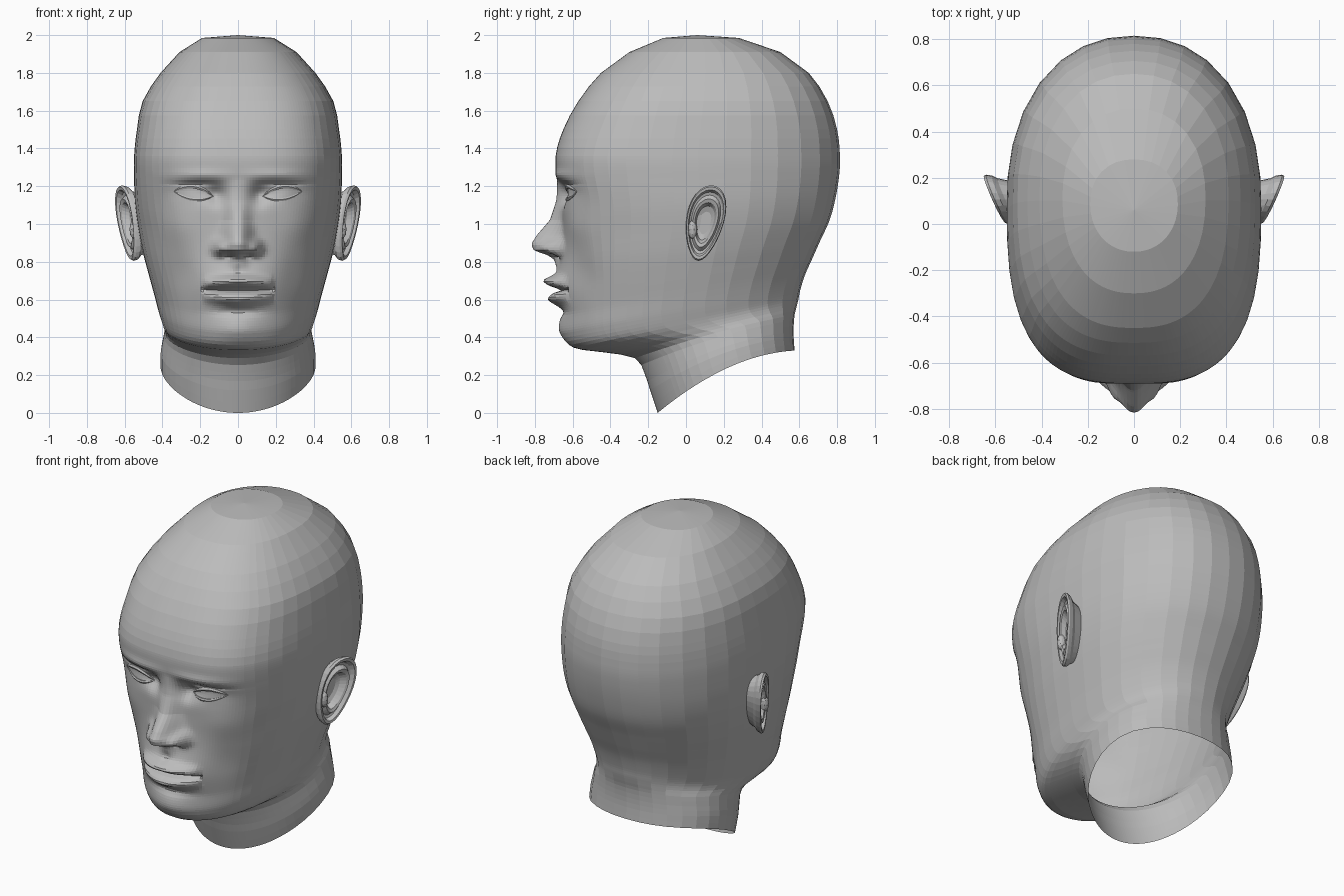
import bpy, bmesh
from math import sin, cos, radians, exp, pi
from mathutils import Vector
from mathutils.bvhtree import BVHTree

default = bpy.data.objects.get("Cube")
if default:
    bpy.data.objects.remove(default)

skin = bpy.data.materials.new("grey_clay")
skin.use_nodes = True
skin.diffuse_color = (0.5, 0.5, 0.5, 1)
skin.node_tree.nodes["Principled BSDF"].inputs["Base Color"].default_value = skin.diffuse_color


def finish(name, bm):
    bmesh.ops.recalc_face_normals(bm, faces=bm.faces)
    mesh = bpy.data.meshes.new(name)
    bm.to_mesh(mesh)
    bm.free()
    mesh.materials.append(skin)
    obj = bpy.data.objects.new(name, mesh)
    bpy.context.collection.objects.link(obj)
    return obj


def loft(bm, rings, closed=True):
    """Join neighbouring rings of points with quads."""
    rows = [[bm.verts.new(p) for p in ring] for ring in rings]
    for low, high in zip(rows, rows[1:]):
        count = len(low)
        for i in range(count if closed else count - 1):
            j = (i + 1) % count
            bm.faces.new((low[i], low[j], high[j], high[i]))
    return rows


def spline(a, b, c, d, t):
    return [0.5 * (2 * q + (r - p) * t + (2 * p - 5 * q + 4 * r - s) * t * t
                   + (3 * q - p - 3 * r + s) * t ** 3) for p, q, r, s in zip(a, b, c, d)]


def blob(x, z, cx, cz, rx, rz, amount):
    return amount * exp(-((x - cx) / rx) ** 2 - ((z - cz) / rz) ** 2)


# Head sections from crown to neck: front y, front z, back y, back z, half width, squareness
SECTIONS = [
    (-.12, 1.985, .28, 1.985, .19, 2.1), (-.3, 1.91, .5, 1.91, .31, 2.3),
    (-.45, 1.8, .65, 1.8, .41, 2.5), (-.57, 1.65, .75, 1.65, .505, 2.7),
    (-.65, 1.5, .8, 1.5, .535, 2.8), (-.69, 1.36, .815, 1.36, .55, 2.9),
    (-.68, 1.22, .81, 1.25, .55, 2.8), (-.66, 1.08, .79, 1.13, .545, 2.6),
    (-.655, .95, .76, 1.02, .53, 2.4), (-.655, .8, .71, .91, .505, 2.3),
    (-.655, .66, .67, .82, .475, 2.2), (-.65, .53, .63, .73, .445, 2.1),
    (-.645, .42, .605, .65, .42, 2.1), (-.59, .345, .595, .6, .4, 2.1),
    (-.43, .32, .585, .56, .39, 2), (-.27, .29, .575, .52, .39, 2),
    (-.22, .21, .57, .46, .4, 2), (-.19, .12, .57, .4, .41, 2),
    (-.15, 0, .575, .33, .41, 2)]
STEPS = [1, 1, 2, 2, 3, 11, 12, 11, 12, 12, 11, 8, 4, 3, 2, 2, 2, 2]

# Nose bridge: height, projection, half width
NOSE = [(1.24, 0, .07), (1.12, .025, .06), (1.02, .065, .06), (.94, .135, .07),
        (.895, .163, .08), (.86, .148, .085), (.835, .07, .08), (.81, .03, .05), (.74, 0, .04)]


def nose(x, z):
    for (z1, h1, w1), (z0, h0, w0) in zip(NOSE, NOSE[1:]):
        if z0 <= z <= z1:
            t = (z1 - z) / (z1 - z0)
            return (h1 + (h0 - h1) * t) * exp(-abs(x / (w1 + (w0 - w1) * t)) ** 2.4)
    return 0


def relief(x, z):
    """Forward projection of the facial features."""
    x = abs(x)
    lip = max(0, 1 - (x / .19) ** 2)
    d = nose(x, z)
    d += blob(x, z, .095, .875, .035, .04, .055)            # nostril wings
    d -= blob(x, z, .05, .83, .025, .012, .03)              # nostrils
    d += blob(x, z, .2, 1.255, .16, .03, .014)              # brow
    d -= blob(x, z, .2, 1.17, .13, .055, .05)               # eye socket
    d -= blob(x, z, .11, 1.15, .04, .05, .03)               # inner corner
    d += blob(x, z, .235, 1.16, .075, .045, .025)           # eyeball
    d -= blob(x, z, .24, 1.213, .1, .01, .012)              # lid fold
    d += blob(x, z, .34, .98, .12, .1, .018)                # cheekbone
    d -= blob(x, z, .3, .72, .08, .12, .015)                # cheek hollow
    d += blob(x, z, 0, .67, .2, .12, .045)                  # muzzle
    d += lip ** .6 * blob(0, z, 0, .7 - .06 * x, 1, .028, .058)
    d += lip ** .6 * blob(0, z, 0, .6 + .08 * x, 1, .03, .045)
    d -= lip ** .3 * blob(0, z, 0, .65, 1, .012, .045)      # mouth line
    d -= blob(x, z, 0, .75, .02, .03, .01)                  # philtrum
    d -= blob(x, z, 0, .535, .12, .025, .018)
    d += blob(x, z, 0, .44, .12, .07, .022)                 # chin
    return d


# Columns are fine on the face and broad behind
half = [1.6 * i for i in range(28)] + [48, 54, 61, 69, 78, 88, 99, 110, 122, 134, 146, 157, 168]
angles = [radians(a) for a in half + [180] + [-a for a in half[:0:-1]]]


def head_ring(section, level):
    fy, fz, by, bz, width, square = section
    mid = fy + (by - fy) * .52
    bow = max(0, (level - 14) / 4) * .07
    ring = []
    for a in angles:
        s, c = sin(a), cos(a)
        p = square if c > 0 else 2.2
        r = (abs(s) ** p + abs(c) ** p) ** (-1 / p)
        x = width * r * s
        y = mid - r * c * ((mid - fy) if c > 0 else (by - mid))
        z = fz + (bz - fz) * (y - fy) / (by - fy) + bow * (1 - (r * c) ** 2)
        if c > .4:
            y -= relief(x, z) * min(1, max(0, (-y - .3) / .15))
        ring.append((x, y, z))
    return ring


rings = []
last = len(SECTIONS) - 1
for k, steps in enumerate(STEPS):
    around = [SECTIONS[min(max(k + o, 0), last)] for o in (-1, 0, 1, 2)]
    rings += [head_ring(spline(*around, i / steps), k + i / steps) for i in range(steps)]
rings.append(head_ring(SECTIONS[last], last))

bm = bmesh.new()
rows = loft(bm, rings)
crown = bm.verts.new((0, .06, 2))
for a, b in zip(rows[0], rows[0][1:] + rows[0][:1]):
    bm.faces.new((a, b, crown))
bmesh.ops.recalc_face_normals(bm, faces=bm.faces)
surface = BVHTree.FromBMesh(bm)
finish("head", bm)


def on_face(x, z):
    hit = surface.ray_cast(Vector((x, -2, z)), Vector((0, 1, 0)))[0]
    return hit or Vector((x, -.6, z))


def lid(name, side, rise, radius):
    """A tapered eyelid rim arching across the eye."""
    bm = bmesh.new()
    tube = []
    for i in range(15):
        t = i / 7 - 1
        z = 1.16 + rise * (1 - t * t) + .012 * t
        centre = on_face(side * (.235 + .105 * t), z)
        r = radius * (1.15 - abs(t) ** 3)
        tube.append([centre + Vector((0, r * cos(n * pi / 3), r * sin(n * pi / 3)))
                     for n in range(6)])
    loft(bm, tube)
    finish(name, bm)


# Ear relief from the bowl to the rim and round to the root: radius, height
EAR = [(.05, -.035), (.3, -.035), (.45, -.025), (.54, .008), (.64, .014), (.74, -.008),
       (.82, -.004), (.88, .018), (.96, .02), (1, .008), (.97, -.015), (.86, -.035), (.75, -.09)]


def ear(name, side):
    bm = bmesh.new()
    shells = []
    for radius, height in EAR:
        ring = []
        for i in range(28):
            a = 2 * pi * i / 28
            v = .2 * radius * sin(a)
            y = .1 + .1 * radius * cos(a) * (1 + .22 * sin(a)) + .17 * v
            x = .535 + .42 * y + .08 * v + height
            ring.append((side * x, y, 1.005 + v))
        shells.append(ring)
    rows = loft(bm, shells)
    bm.faces.new(rows[0])
    finish(name, bm)
    # Small flap in front of the ear canal
    bm = bmesh.new()
    bmesh.ops.create_icosphere(bm, subdivisions=2, radius=1)
    for v in bm.verts:
        v.co = (side * (.55 + .025 * v.co.x), .035 + .025 * v.co.y, .97 + .05 * v.co.z)
    finish(name + "_flap", bm)


for label, side in (("left", 1), ("right", -1)):
    lid(label + "_upper_lid", side, .038, .011)
    lid(label + "_lower_lid", side, -.03, .008)
    ear(label + "_ear", side)
